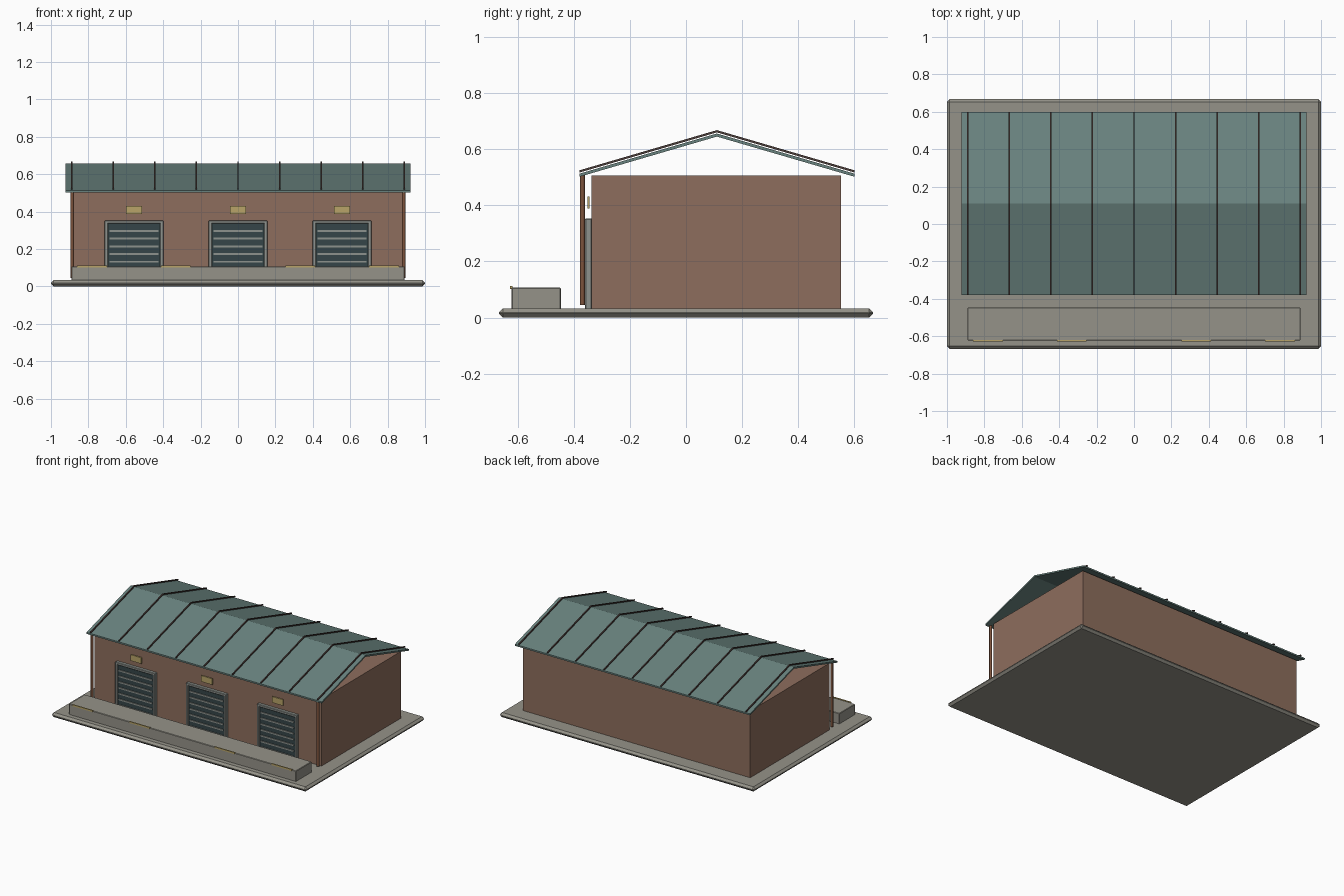
import bpy, bmesh

cube = bpy.data.objects.get("Cube")
if cube:
    bpy.data.objects.remove(cube, do_unlink=True)


def material(name, rgb):
    m = bpy.data.materials.new(name)
    m.use_nodes = True
    m.diffuse_color = (*rgb, 1)
    m.node_tree.nodes["Principled BSDF"].inputs["Base Color"].default_value = (*rgb, 1)
    return m


CONCRETE = material("concrete", (0.30, 0.29, 0.25))
BRICK = material("brick", (0.27, 0.155, 0.11))
ROOF = material("roof_teal", (0.14, 0.225, 0.21))
DARK = material("shutter_dark", (0.035, 0.06, 0.065))
STEEL = material("steel", (0.27, 0.29, 0.27))
RUST = material("rust", (0.20, 0.085, 0.045))
SEAM = material("seam_brown", (0.07, 0.045, 0.04))
YELLOW = material("yellow", (0.48, 0.37, 0.14))


def add_object(name, bm, mat):
    bmesh.ops.recalc_face_normals(bm, faces=bm.faces[:])
    mesh = bpy.data.meshes.new(name)
    bm.to_mesh(mesh)
    bm.free()
    mesh.materials.append(mat)
    obj = bpy.data.objects.new(name, mesh)
    bpy.context.collection.objects.link(obj)
    return obj


def box(name, x, y, z, mat, bevel=0):
    """Box from (low, high) ranges on each axis."""
    bm = bmesh.new()
    bmesh.ops.create_cube(bm, size=1)
    for v in bm.verts:
        v.co = [r[0] if c < 0 else r[1] for c, r in zip(v.co, (x, y, z))]
    obj = add_object(name, bm, mat)
    if bevel:
        mod = obj.modifiers.new("bevel", "BEVEL")
        mod.width = bevel
        mod.segments = 1
    return obj


def extrude_x(name, profile, x0, x1, mat):
    """Closed y-z profile extruded along x."""
    bm = bmesh.new()
    face = bm.faces.new([bm.verts.new((x0, y, z)) for y, z in profile])
    new = bmesh.ops.extrude_face_region(bm, geom=[face])["geom"]
    moved = [g for g in new if isinstance(g, bmesh.types.BMVert)]
    bmesh.ops.translate(bm, verts=moved, vec=(x1 - x0, 0, 0))
    return add_object(name, bm, mat)


def gable(eave_z, ridge_z, thick):
    """Thin inverted V across the building."""
    top = [(-0.379, eave_z), (0.11, ridge_z), (0.60, eave_z)]
    return top + [(y, z - thick) for y, z in reversed(top)]


# Ground slab, walls and loading dock
box("ground_slab", (-1, 1), (-0.667, 0.667), (0, 0.033), CONCRETE, 0.014)
box("walls", (-0.89, 0.89), (-0.336, 0.552), (0.03, 0.506), BRICK)
box("loading_dock", (-0.89, 0.89), (-0.622, -0.446), (0.03, 0.107), CONCRETE, 0.003)

# Safety strips along the dock edge
for i, x in enumerate((-0.78, -0.333, 0.333, 0.78)):
    box(f"dock_strip_{i}", (x - 0.08, x + 0.08), (-0.627, -0.619), (0.101, 0.112), YELLOW)

# Roof sheet and raised seams
extrude_x("roof", gable(0.513, 0.656, 0.011), -0.922, 0.922, ROOF)
for i in range(9):
    x = (i - 4) * 0.2225
    extrude_x(f"roof_seam_{i}", gable(0.525, 0.668, 0.008), x - 0.004, x + 0.004, SEAM)

# Downpipes at the front corners
for side, x in (("right", -0.886), ("left", 0.886)):
    bm = bmesh.new()
    bmesh.ops.create_cone(bm, cap_ends=True, segments=12, radius1=0.009,
                          radius2=0.009, depth=0.466)
    bmesh.ops.translate(bm, verts=bm.verts[:], vec=(x, -0.369, 0.277))
    pipe = add_object(f"downpipe_{side}", bm, RUST)
    for p in pipe.data.polygons:
        p.use_smooth = len(p.vertices) == 4

# Shutter doors, each with a frame, slats and a sign plate above
for i in range(3):
    x = (i - 1) * 0.556
    for s in (-1, 1):
        edges = sorted((x + s * 0.157, x + s * 0.139))
        box(f"door_jamb_{i}_{s}", edges, (-0.36, -0.335), (0.03, 0.353), STEEL, 0.003)
    box(f"door_header_{i}", (x - 0.157, x + 0.157), (-0.36, -0.335), (0.335, 0.353), STEEL, 0.003)
    box(f"door_panel_{i}", (x - 0.14, x + 0.14), (-0.350, -0.335), (0.03, 0.336), DARK)
    for k in range(7):
        z = 0.05 + k * 0.041
        box(f"door_slat_{i}_{k}", (x - 0.13, x + 0.13), (-0.356, -0.349), (z - 0.005, z + 0.005), STEEL)
    box(f"sign_plate_{i}", (x - 0.043, x + 0.043), (-0.351, -0.344), (0.388, 0.431), YELLOW)
